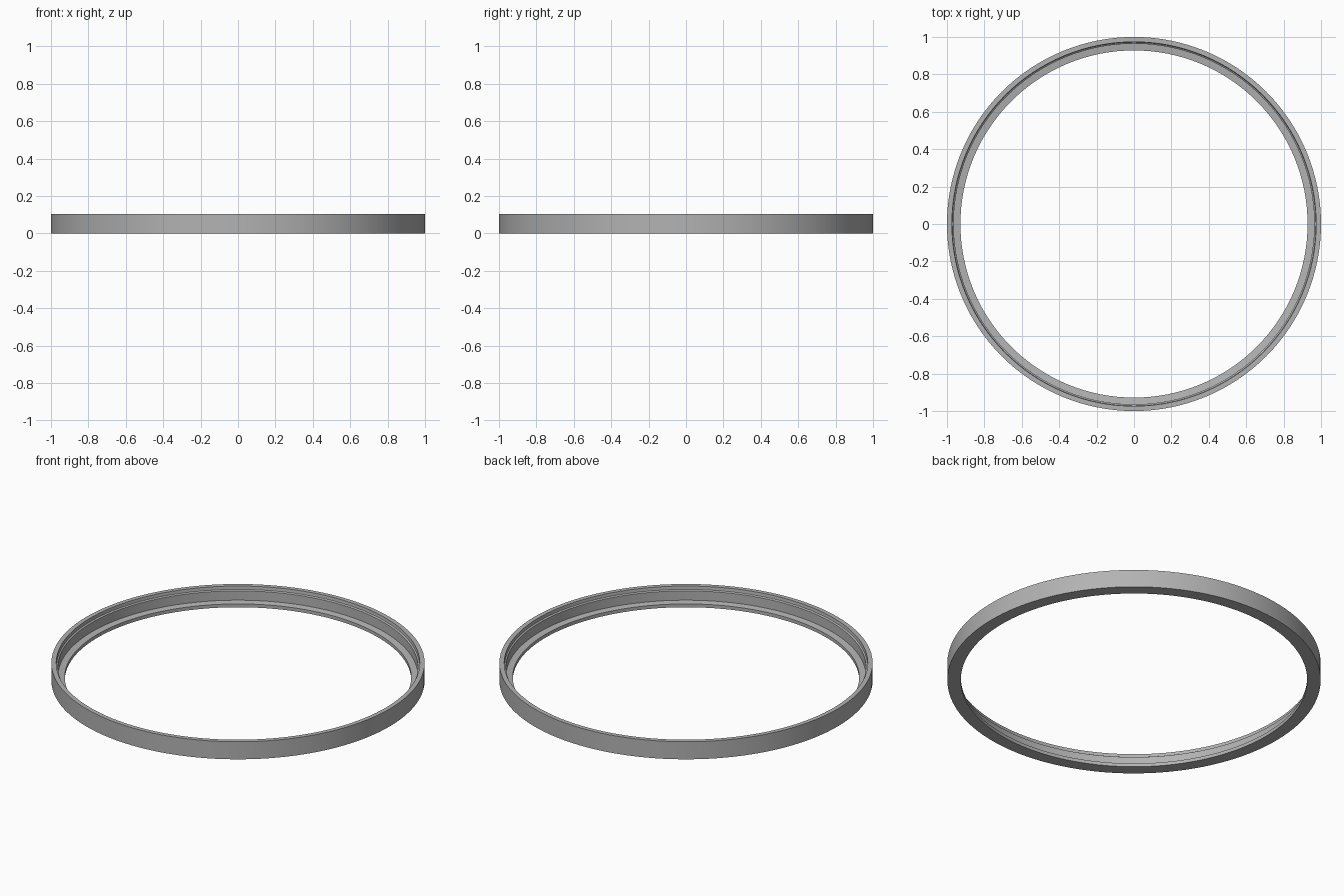
import bpy
import bmesh
import math

cube = bpy.data.objects.get("Cube")
if cube:
    bpy.data.objects.remove(cube, do_unlink=True)

# Plain grey material
grey = bpy.data.materials.new("plain_grey")
grey.use_nodes = True
colour = (0.45, 0.45, 0.45, 1.0)
grey.diffuse_color = colour
grey.node_tree.nodes["Principled BSDF"].inputs["Base Color"].default_value = colour

SIDES = 128


def lathe(name, profile, material):
    """Spin a closed (radius, height) section around the z axis."""
    bm = bmesh.new()
    rings = []
    for i in range(SIDES):
        a = math.tau * i / SIDES
        rings.append([bm.verts.new((r * math.cos(a), r * math.sin(a), z))
                      for r, z in profile])
    n = len(profile)
    for i in range(SIDES):
        here, there = rings[i], rings[(i + 1) % SIDES]
        for j in range(n):
            k = (j + 1) % n
            bm.faces.new((here[j], there[j], there[k], here[k]))
    bmesh.ops.recalc_face_normals(bm, faces=bm.faces)
    mesh = bpy.data.meshes.new(name)
    bm.to_mesh(mesh)
    bm.free()
    mesh.materials.append(material)
    obj = bpy.data.objects.new(name, mesh)
    bpy.context.collection.objects.link(obj)
    return obj


# Section: outer wall, flat rim, tapered inner wall, inward ledge
section = [
    (1.0, 0.0), (1.0, 0.104), (0.974, 0.104), (0.972, 0.085),
    (0.964, 0.08), (0.964, 0.025), (0.928, 0.02), (0.928, 0.0),
]
ring = lathe("bezel_ring", section, grey)

# Smooth around the ring, crisp at the section corners
bpy.ops.object.select_all(action='DESELECT')
ring.select_set(True)
bpy.context.view_layer.objects.active = ring
bpy.ops.object.shade_smooth_by_angle(angle=math.radians(25))
